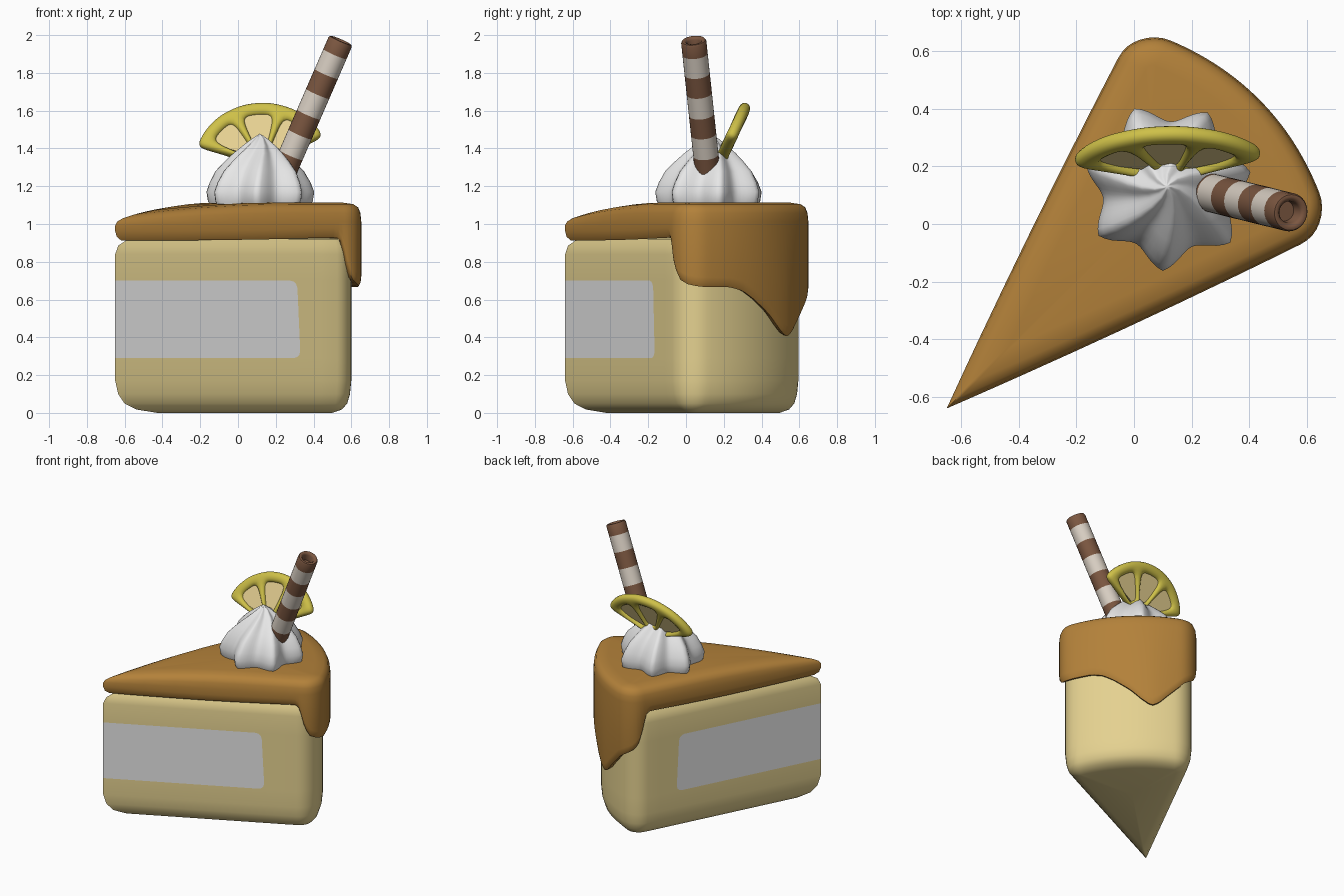
import bpy, bmesh, math
from math import sin, cos, radians, pi
from mathutils import Vector, Matrix

if "Cube" in bpy.data.objects:
    bpy.data.objects.remove(bpy.data.objects["Cube"])

def mat(name, c):
    m = bpy.data.materials.new(name)
    m.diffuse_color = (*c, 1)
    m.use_nodes = True
    m.node_tree.nodes["Principled BSDF"].inputs["Base Color"].default_value = m.diffuse_color
    return m

SPONGE = mat("sponge", (0.78, 0.64, 0.28))
FILLING = mat("filling_white", (0.78, 0.78, 0.78))
CARAMEL = mat("caramel", (0.45, 0.22, 0.042))
CREAM = mat("whipped_cream", (0.80, 0.80, 0.80))
RIND = mat("lemon_rind", (0.62, 0.53, 0.065))
FLESH = mat("lemon_flesh", (0.80, 0.64, 0.29))
CHOC = mat("wafer_brown", (0.20, 0.095, 0.052))
WAFER = mat("wafer_light", (0.70, 0.63, 0.55))

def finish(name, bm, mats, rule=None, angle=40):
    bmesh.ops.recalc_face_normals(bm, faces=bm.faces)
    for f in bm.faces:
        if rule:
            f.material_index = rule(f.calc_center_median())
    me = bpy.data.meshes.new(name)
    bm.to_mesh(me)
    bm.free()
    for m in mats:
        me.materials.append(m)
    ob = bpy.data.objects.new(name, me)
    bpy.context.collection.objects.link(ob)
    bpy.ops.object.select_all(action='DESELECT')
    ob.select_set(True)
    bpy.context.view_layer.objects.active = ob
    bpy.ops.object.shade_smooth_by_angle(angle=radians(angle))
    return ob

def loft(rings, bottom, top):
    """Skin a stack of equal-length rings and close both ends with fans."""
    bm = bmesh.new()
    vs = [[bm.verts.new(p) for p in r] for r in rings]
    n = len(vs[0])
    for a, b in zip(vs, vs[1:]):
        for i in range(n):
            j = (i + 1) % n
            bm.faces.new((a[i], a[j], b[j], b[i]))
    for ring, p in ((vs[0], bottom), (vs[-1], top)):
        c = bm.verts.new(p)
        for i in range(n):
            bm.faces.new((ring[i], ring[(i + 1) % n], c))
    return bm

# ---- wedge outline in (along axis, across axis), inset by d ----
def outline(R, half, rc, d, sides, puff=0):
    h = radians(half)
    dist = R - rc
    ca = h - math.asin(rc / dist)
    c = Vector((dist * cos(ca), dist * sin(ca)))
    r = rc - d
    tip = Vector((d / sin(h), 0))
    tan = c + r * Vector((-sin(h), cos(h)))
    up = [tan.lerp(tip, 1 - s) for s in sides[1:]]
    for i in range(1, 9):                       # rounded corner
        t = (h + pi / 2) + (ca - h - pi / 2) * i / 8
        up.append(c + r * Vector((cos(t), sin(t))))
    for i in range(1, 15):                      # half of the outer arc
        t = ca * (1 - i / 14)
        up.append((R - d) * Vector((cos(t), sin(t))))
    for p in up:                                # puffed sides, fuller arc
        w = min(1, max(0, (p.x - 1.2) / .2))
        p.y *= 1 + puff * max(0, 1 - p.x / 1.3)
        p.x += .045 * w * max(0, 1 - (p.y / .45) ** 2)
    low = [Vector((p.x, -p.y)) for p in reversed(up[:-1])]
    return [tip] + up + low

TIP = Vector((-0.65, -0.64))
DIR = radians(44.4)
def world(p, z):
    return (TIP.x + cos(DIR) * p.x - sin(DIR) * p.y, TIP.y + sin(DIR) * p.x + cos(DIR) * p.y, z)

# ---- cake body with filling panels on both cut sides ----
B = (1.43, 18.6, 0.12)
side_len = math.sqrt((B[0] - B[2]) ** 2 - B[2] ** 2)
def body_sides(z):
    """Side stations; the panel end column slants and rounds its corners."""
    end = 1.09 - .05 * (z - .29)
    edge = min(z - .29, .70 - z)
    if edge < .04:
        k = 1 - max(edge, 0) / .04
        end -= .04 * (1 - math.sqrt(1 - k * k))
    return [0, .02, .1, .25, .4, .6, end / side_len, .93, 1]
prof = [(.1, 0.0), (.05, .018), (.022, .05), (.007, .1), (0, .17), (0, .29), (0, .295), (0, .308),
        (0, .33), (0, .66), (0, .682), (0, .695), (0, .70), (0, .84), (.007, .885), (.03, .92),
        (.1, .93)]
rings = [[world(p, z) for p in outline(*B, d, body_sides(z))] for d, z in prof]
def panel(c):
    r = (Vector((c.x, c.y)) - TIP).length
    return int(.29 < c.z < .70 and r < 1.03)
finish("cake_body", loft(rings, world(Vector((1, 0)), 0), world(Vector((1, 0)), .93)),
       [SPONGE, FILLING], panel)

# ---- caramel topping with drips over the outer arc ----
KEYS = [(-180, .912), (-74, .928), (-71, .90), (-69, .80), (-65, .71), (-58, .68), (-50, .668),
        (-30, .665), (-20, .645), (-10, .60), (5, .52), (15, .45), (21, .415), (25, .405), (30, .425),
        (40, .51), (50, .60), (62, .66), (66, .70), (69, .80), (71, .90), (74, .928), (180, .912)]
def drip(p):
    t = math.degrees(math.atan2(p.y, p.x - 1.1))
    for (a, za), (b, zb) in zip(KEYS, KEYS[1:]):
        if a <= t <= b:
            return za + (zb - za) * (t - a) / (b - a)

F = (1.48, 19.5, 0.12)
PUFF = .08
sides = [0, .01, .03, .06, .12, .2, .35, .5, .65, .8, .9, .94, .96, .975, .988, 1]
base = outline(*F, 0, sides)
rings = []
for d, dz in [(.07, .03), (.035, .005), (.015, 0), (.004, .02), (0, .05)]:
    rings.append([world(p, drip(q) + dz) for p, q in zip(outline(*F, d, sides, PUFF), base)])
for d, dz in [(0, .1), (.005, .055), (.018, .025), (.045, .008), (.1, 0)]:
    ring = []
    for p in outline(*F, d, sides, PUFF):
        w = max(0, 1 - p.x) ** 2                # topping thins toward the tip
        ring.append(world(p, 1.113 - .08 * w - dz * (1 - .6 * w)))
    rings.append(ring)
finish("caramel_topping", loft(rings, world(Vector((1.1, 0)), .85), world(Vector((1, 0)), 1.113)),
       [CARAMEL], angle=50)

# ---- whipped cream swirl with seven ridges ----
rings = []
for r, z, tw in [(.26, 1.08, 0), (.285, 1.12, 0), (.293, 1.17, 0), (.274, 1.22, 1), (.24, 1.28, 3),
                 (.19, 1.33, 6), (.14, 1.375, 11), (.09, 1.415, 18), (.045, 1.45, 28),
                 (.015, 1.47, 36)]:
    ring = []
    for i in range(84):
        t = 2 * pi * i / 84
        s = .5 * (.5 + .5 * cos(7 * t)) + .5 * (1 - abs(sin(3.5 * t)))
        k = r * (.77 + .23 * s)
        a = t + radians(-93 + tw)
        ring.append((.115 + k * cos(a), .13 + k * sin(a), z))
    rings.append(ring)
finish("whipped_cream", loft(rings, (.115, .13, 1.08), (.115, .13, 1.478)), [CREAM], angle=60)

# ---- striped wafer straw ----
axis = Vector((.435, -.107, 1))
top = Vector((.545, .04, 1.973))
q = axis.to_track_quat('Z', 'Y')
marks = [1.18, 1.26, 1.365, 1.475, 1.58, 1.69, 1.795, 1.90]
L = axis.length
prof = [(.067, (m - top.z) * L) for m in marks]
prof += [(.067, -.012), (.062, -.002), (.054, 0), (.044, -.004), (.038, -.015), (.036, -.06)]
def on_straw(r, h, i):
    t = 2 * pi * i / 28
    return top + q @ Vector((r * cos(t), r * sin(t), h))
rings = [[on_straw(r, h, i) for i in range(28)] for r, h in prof]
def band(c):
    z = top.z + (c - top).dot(axis) / (L * L)
    return sum(z < m for m in marks) % 2     # alternate from the brown top downward
def straw_band(c):
    inner = (c - top).cross(axis).length / L < .05
    return 0 if inner else band(c)
finish("wafer_straw", loft(rings, on_straw(0, prof[0][1], 0), on_straw(0, -.06, 0)),
       [CHOC, WAFER], straw_band)

# ---- lemon slice: rind frame with three windows, and the flesh plate ----
place = (Matrix.Translation((.13, .17, 1.31)) @ Matrix.Rotation(radians(-25), 4, 'X')
         @ Matrix.Rotation(radians(-5), 4, 'Y'))
def polar(deg, r, y=0):
    return Vector((r * sin(radians(deg)), y, r * cos(radians(deg))))

angs = [-68, -57, -47, -37, -28, -16, -6, 6, 16, 28, 37, 47, 57, 68]
rads = [.03, .11, .20, .29, .368]
solid_cols = {0, 4, 8, 12}
bm = bmesh.new()
g = [[bm.verts.new(polar(a, r)) for r in rads] for a in angs]
for i in range(len(angs) - 1):
    for j in range(len(rads) - 1):
        if i in solid_cols or j in (0, 3):
            bm.faces.new((g[i][j], g[i + 1][j], g[i + 1][j + 1], g[i][j + 1]))
rind = finish("lemon_rind", bm, [RIND], angle=180)
rind.matrix_world = place
s = rind.modifiers.new("thickness", 'SOLIDIFY')
s.thickness, s.offset = .066, 0
sub = rind.modifiers.new("rounding", 'SUBSURF')
sub.levels = sub.render_levels = 2

arc = [-62 + 124 * i / 20 for i in range(21)]
rings = [[polar(0, .04, y)] + [polar(a, .325, y) for a in arc] for y in (-.011, .011)]
flesh = finish("lemon_flesh", loft(rings, polar(0, .18, -.011), polar(0, .18, .011)), [FLESH])
flesh.matrix_world = place
